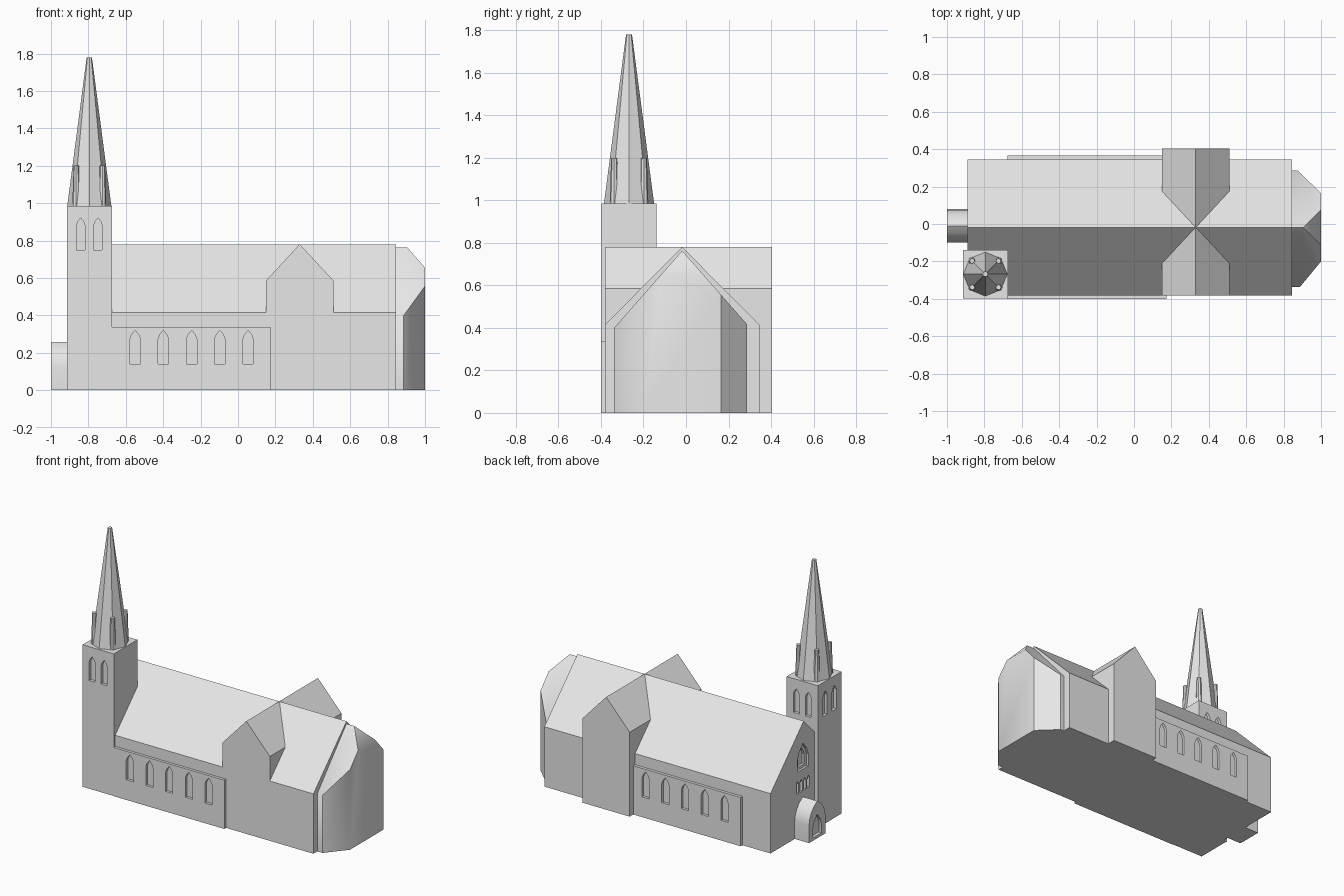
import bpy, bmesh, math
from mathutils import Vector

if "Cube" in bpy.data.objects:
    bpy.data.objects.remove(bpy.data.objects["Cube"])

stone = bpy.data.materials.new("pale_grey_stone")
stone.diffuse_color = (0.8, 0.8, 0.8, 1)
stone.use_nodes = True
stone.node_tree.nodes["Principled BSDF"].inputs["Base Color"].default_value = stone.diffuse_color
MID = -0.018  # y of the main ridge


def finish(name, bm):
    bmesh.ops.recalc_face_normals(bm, faces=bm.faces)
    me = bpy.data.meshes.new(name)
    bm.to_mesh(me)
    bm.free()
    me.materials.append(stone)
    ob = bpy.data.objects.new(name, me)
    bpy.context.collection.objects.link(ob)
    return ob


def add_prism(bm, profile, axis, a, b):
    """Extrude a (u, z) profile from a to b along axis x or y."""
    def at(u, z, t):
        return (t, u, z) if axis == 'x' else (u, t, z)
    lo = [bm.verts.new(at(u, z, a)) for u, z in profile]
    hi = [bm.verts.new(at(u, z, b)) for u, z in profile]
    n = len(profile)
    bm.faces.new(lo)
    bm.faces.new(hi[::-1])
    for i in range(n):
        j = (i + 1) % n
        bm.faces.new((lo[i], hi[i], hi[j], lo[j]))


def prism(name, profile, axis, a, b):
    bm = bmesh.new()
    add_prism(bm, profile, axis, a, b)
    return finish(name, bm)


def gable(c, half, eave, ridge):
    return [(c - half, 0), (c + half, 0), (c + half, eave), (c, ridge), (c - half, eave)]


def box(x0, x1, z):
    return [(x0, 0), (x1, 0), (x1, z), (x0, z)]


def lancet(c, w, z0, z1):
    h, s = w / 2, z1 - w * 0.85
    right = [(c + h, z0), (c + h, s), (c + h * 0.68, s + (z1 - s) * 0.5)]
    return right + [(c, z1)] + [(2 * c - u, z) for u, z in right[::-1]]


def cut(ob, axis, a, b, profiles):
    """Recess window shapes into a part."""
    bm = bmesh.new()
    for p in profiles:
        add_prism(bm, p, axis, a, b)
    cutter = finish("window_cutter", bm)
    cutter.hide_render = True
    mod = ob.modifiers.new("windows", 'BOOLEAN')
    mod.operation, mod.solver, mod.object = 'DIFFERENCE', 'EXACT', cutter
    bpy.context.view_layer.update()
    dg = bpy.context.evaluated_depsgraph_get()
    me = bpy.data.meshes.new_from_object(ob.evaluated_get(dg))
    ob.modifiers.clear()
    ob.data = me
    bpy.data.objects.remove(cutter)


def smooth(ob, deg):
    for p in ob.data.polygons:
        p.use_smooth = True
    ob.data.set_sharp_from_angle(angle=math.radians(deg))


def cone(name, x, y, z0, z1, r0, r1):
    bm = bmesh.new()
    bmesh.ops.create_cone(bm, cap_ends=True, segments=8, radius1=r0, radius2=r1, depth=z1 - z0)
    bmesh.ops.translate(bm, verts=bm.verts, vec=(x, y, (z0 + z1) / 2))
    return finish(name, bm)


# nave with the west gable windows
nave = prism("nave", gable(MID, 0.363, 0.415, 0.78), 'x', -0.89, 0.845)
cut(nave, 'x', -0.95, -0.875, [lancet(-0.01, 0.12, 0.45, 0.63)])
cut(nave, 'x', -0.95, -0.86, [lancet(-0.01, 0.07, 0.47, 0.595)])
cut(nave, 'x', -0.95, -0.872, [lancet(0.05 - 0.04 * i, 0.026, 0.3, 0.385) for i in range(4)])

# crossing transept
prism("transept", gable(0.33, 0.181, 0.585, 0.781), 'y', -0.381, 0.404)

# side aisle walls with lancet windows
lights = [lancet(-0.55 + 0.151 * i, 0.055, 0.14, 0.32) for i in range(5)]
south = prism("south_aisle_wall", box(-0.675, 0.175, 0.338), 'y', -0.4, -0.3)
cut(south, 'y', -0.5, -0.382, lights)
north = prism("north_aisle_wall", box(-0.675, 0.175, 0.338), 'y', 0.3, 0.365)
cut(north, 'y', 0.347, 0.5, lights)

# polygonal apse: gabled block trimmed by wall planes and a hip plane
bm = bmesh.new()
add_prism(bm, gable(MID, 0.32, 0.40, 0.763), 'x', 0.82, 1.0)
trims = [((0.845, 0.287, 0), (0, 1, 0)),
         ((1.0, 0.165, 0), (0.12, 0.125, 0)),
         ((1.0, -0.2, 0), (0.115, -0.095, 0)),
         ((0.905, MID, 0.763), (0.108, 0, 0.095))]
for co, no in trims:
    g = bm.verts[:] + bm.edges[:] + bm.faces[:]
    res = bmesh.ops.bisect_plane(bm, geom=g, plane_co=Vector(co),
                                 plane_no=Vector(no).normalized(), clear_outer=True)
    rim = [e for e in res['geom_cut'] if isinstance(e, bmesh.types.BMEdge)]
    bmesh.ops.contextual_create(bm, geom=rim)
apse = finish("apse", bm)
smooth(apse, 43)

# west porch with a pointed vault and door
half = [(0.09, 0), (0.09, 0.12), (0.084, 0.16), (0.066, 0.198), (0.038, 0.233)]
porch = prism("porch", [(u - 0.01, z) for u, z in half] + [(-0.01, 0.258)]
              + [(-u - 0.01, z) for u, z in half[::-1]], 'x', -1.0, -0.87)
cut(porch, 'x', -1.1, -0.98, [lancet(-0.01, 0.09, 0.02, 0.165)])
smooth(porch, 35)

# tower with paired belfry windows on three sides
TX, TY = -0.795, -0.268
tower = prism("tower", box(-0.915, -0.675, 0.985), 'y', -0.397, -0.139)
pair_x = [lancet(TX + s * 0.046, 0.045, 0.75, 0.92) for s in (-1, 1)]
pair_y = [lancet(TY + s * 0.05, 0.045, 0.75, 0.92) for s in (-1, 1)]
cut(tower, 'y', -0.5, -0.377, pair_x)
cut(tower, 'y', -0.159, -0.05, pair_x)
cut(tower, 'x', -1.0, -0.895, pair_y)

# spire and corner pinnacles
cone("spire", TX, TY, 0.984, 1.78, 0.118, 0.014)
for i in range(4):
    sx, sy = (-1, 1)[i % 2], (-1, 1)[i // 2]
    cone(f"pinnacle_{i + 1}", TX + sx * 0.07, TY + sy * 0.07, 0.984, 1.2, 0.021, 0.014)
